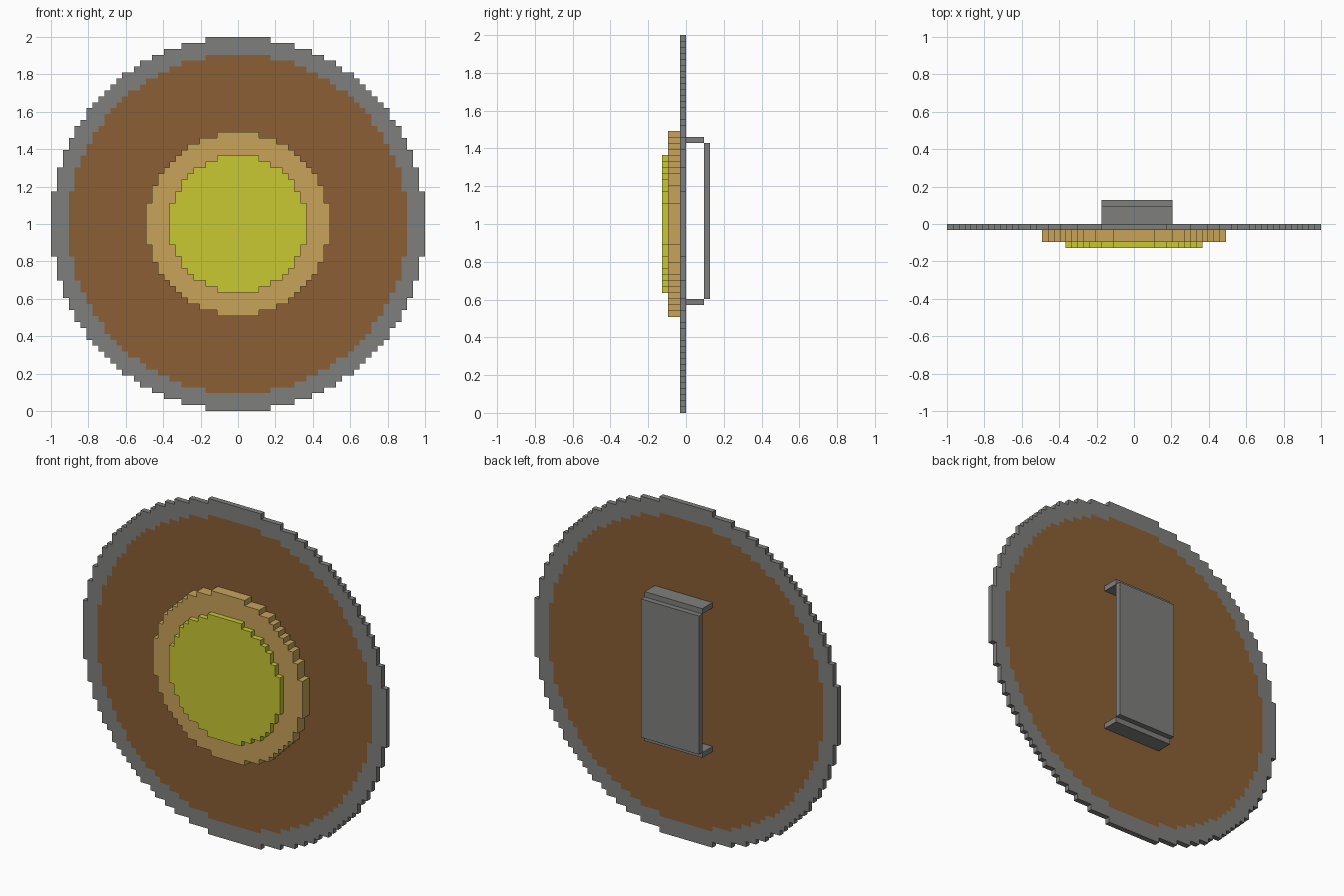
import bpy, bmesh, math

if "Cube" in bpy.data.objects:
    bpy.data.objects.remove(bpy.data.objects["Cube"])

S = 2 / 63  # size of one block; the shield is 63 blocks across


def material(name, rgb):
    m = bpy.data.materials.new(name)
    m.diffuse_color = (*rgb, 1)
    m.use_nodes = True
    m.node_tree.nodes["Principled BSDF"].inputs["Base Color"].default_value = m.diffuse_color
    return m


GREY = material("iron grey", (0.212, 0.212, 0.205))
BROWN = material("dark wood", (0.258, 0.114, 0.036))
TAN = material("light wood", (0.578, 0.366, 0.102))
YELLOW = material("yellow", (0.578, 0.578, 0.034))


def finish(bm, name, mat):
    mesh = bpy.data.meshes.new(name)
    bm.to_mesh(mesh)
    bm.free()
    mesh.materials.append(mat)
    ob = bpy.data.objects.new(name, mesh)
    ob.location.z = 1
    bpy.context.collection.objects.link(ob)
    return ob


def stepped_arc(r):
    """Upper half of a blocky circle, right to left, in blocks."""
    n = int(r)
    width = [math.floor(math.sqrt(r * r - k * k)) + 0.5 for k in range(n + 1)]
    pts = [(width[0], 0)]
    for k in range(n):
        if width[k + 1] != width[k]:
            pts += [(width[k], k + 0.5), (width[k + 1], k + 0.5)]
    pts.append((width[n], n + 0.5))
    return pts + [(-x, z) for x, z in reversed(pts)]


def stepped_disc(name, mat, y0, y1, r, inner=None):
    """Extruded blocky disc or ring: upper half mirrored downwards."""
    outline = stepped_arc(r)
    if inner:
        outline += reversed(stepped_arc(inner))
    bm = bmesh.new()
    face = bm.faces.new([bm.verts.new((x * S, y0 * S, z * S)) for x, z in outline])
    ext = bmesh.ops.extrude_face_region(bm, geom=[face], use_keep_orig=True)
    new = [v for v in ext["geom"] if isinstance(v, bmesh.types.BMVert)]
    bmesh.ops.translate(bm, verts=new, vec=(0, (y1 - y0) * S, 0))
    bmesh.ops.recalc_face_normals(bm, faces=bm.faces)
    # open the seam so the two halves join
    seam = [f for f in bm.faces if all(abs(v.co.z) < 1e-5 for v in f.verts)]
    bmesh.ops.delete(bm, geom=seam, context="FACES")
    ob = finish(bm, name, mat)
    mod = ob.modifiers.new("mirror", "MIRROR")
    mod.use_axis = (False, False, True)


def box(name, mat, x, y, z):
    """Box from (min, max) block ranges; z counts from the ground."""
    bm = bmesh.new()
    bmesh.ops.create_cube(bm, size=1)
    for v in bm.verts:
        v.co = [(r[0] if c < 0 else r[1]) * S for c, r in zip(v.co, (x, y, z))]
        v.co.z -= 1
    finish(bm, name, mat)


# Shield body
stepped_disc("rim", GREY, -1, 0, 31.5, 28.5)
stepped_disc("wood_panel", BROWN, -1, 0, 28.5)

# Raised centre on the front
stepped_disc("boss_base", TAN, -3, -1, 15.5)
stepped_disc("boss_cap", YELLOW, -4, -3, 11.5)

# Handle on the back
GRIP_X = (-5.5, 6.5)
box("handle_grip", GREY, GRIP_X, (3, 4), (19, 45))
for label, z in (("lower", 18), ("upper", 45)):
    box(label + "_handle_bracket", GREY, GRIP_X, (0, 3), (z, z + 1))
